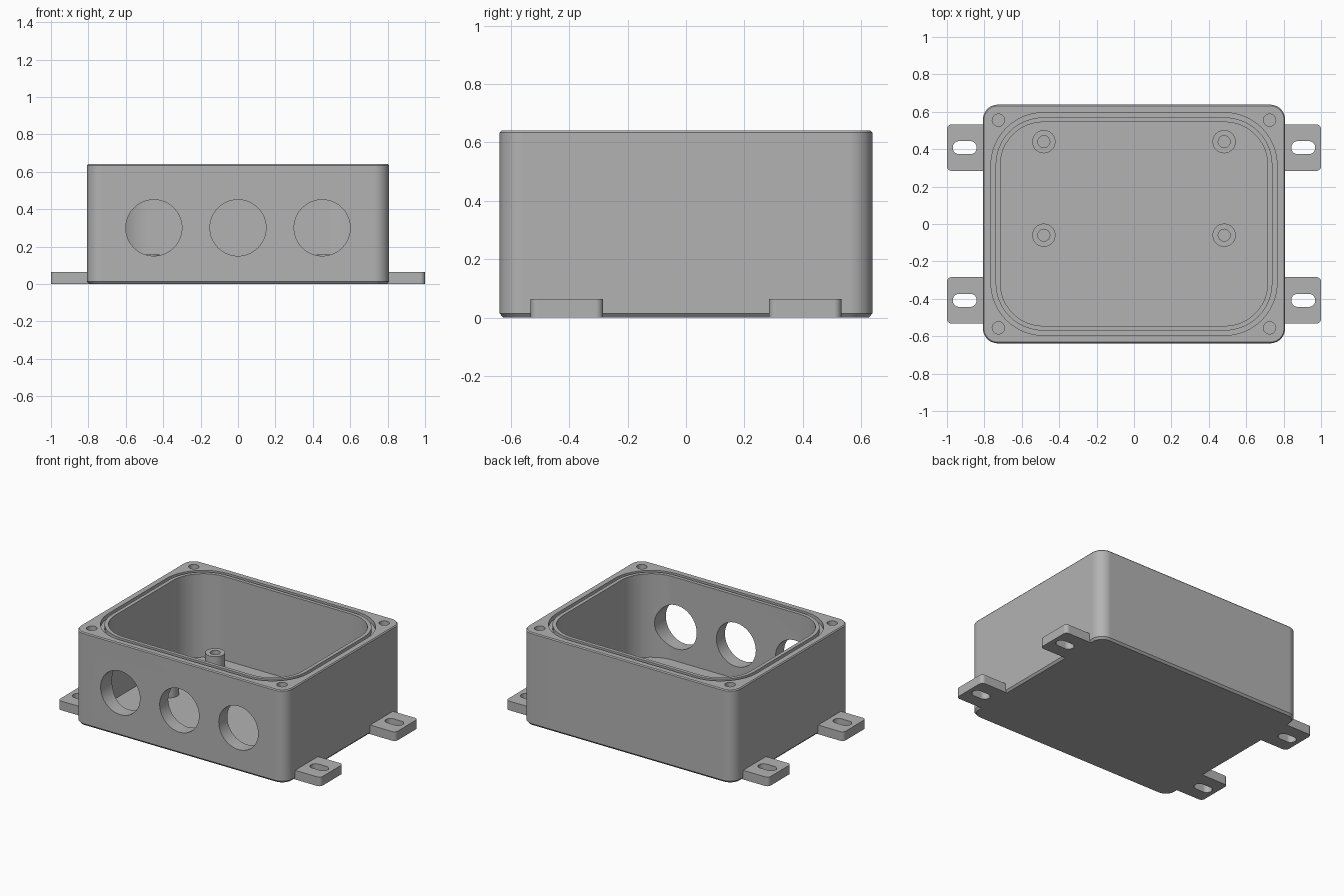
import bpy, bmesh, math
from mathutils import Matrix

cube = bpy.data.objects.get("Cube")
if cube:
    bpy.data.objects.remove(cube, do_unlink=True)

grey = bpy.data.materials.new("housing grey")
grey.use_nodes = True
colour = (0.45, 0.45, 0.45, 1)
grey.diffuse_color = colour
grey.node_tree.nodes["Principled BSDF"].inputs["Base Color"].default_value = colour


def rounded_loop(bm, cx, cy, hx, hy, r, z, steps=12):
    """Rounded rectangle of vertices; a circle when hx = hy = r."""
    verts = []
    for quarter, (sx, sy) in enumerate([(1, 1), (-1, 1), (-1, -1), (1, -1)]):
        for i in range(steps + 1):
            a = (quarter + i / steps) * math.pi / 2
            verts.append(bm.verts.new((cx + sx * (hx - r) + r * math.cos(a),
                                       cy + sy * (hy - r) + r * math.sin(a), z)))
    return verts


def loft(name, sections, closed=False):
    """Skin a row of rounded loops, capping the ends or closing into a ring."""
    bm = bmesh.new()
    loops = [rounded_loop(bm, *s) for s in sections]
    pairs = list(zip(loops, loops[1:]))
    if closed:
        pairs.append((loops[-1], loops[0]))
    else:
        bm.faces.new(loops[0])
        bm.faces.new(loops[-1])
    for a, b in pairs:
        for i in range(len(a)):
            j = (i + 1) % len(a)
            bm.faces.new((a[i], a[j], b[j], b[i]))
    bmesh.ops.remove_doubles(bm, verts=bm.verts, dist=0.0001)
    bmesh.ops.recalc_face_normals(bm, faces=bm.faces)
    mesh = bpy.data.meshes.new(name)
    bm.to_mesh(mesh)
    bm.free()
    obj = bpy.data.objects.new(name, mesh)
    bpy.context.collection.objects.link(obj)
    mesh.materials.append(grey)
    return obj


def activate(obj):
    bpy.ops.object.select_all(action='DESELECT')
    obj.select_set(True)
    bpy.context.view_layer.objects.active = obj


def finish(obj):
    activate(obj)
    bpy.ops.object.shade_smooth_by_angle(angle=math.radians(30))
    mod = obj.modifiers.new("flat_face_normals", 'WEIGHTED_NORMAL')
    mod.keep_sharp = True


# Box shell: chamfered outside, rim with seal groove, cavity and floor
HX, HY, H, FLOOR = 0.808, 0.638, 0.64, 0.065
profile = [  # inset, corner radius, height
    (0.012, 0.07, 0), (0, 0.08, 0.014), (0, 0.08, H - 0.007), (0.006, 0.074, H),
    (0.043, 0.28, H), (0.043, 0.28, H - 0.03),
    (0.068, 0.255, H - 0.03), (0.068, 0.255, H),
    (0.093, 0.23, H), (0.093, 0.23, FLOOR)]
box = loft("box_shell", [(0, 0, HX - i, HY - i, r, z) for i, r, z in profile])

# Cable openings in the front and blind screw holes in the rim corners
bm = bmesh.new()
for x in (-0.45, 0, 0.45):
    bmesh.ops.create_cone(bm, cap_ends=True, segments=64, radius1=0.15, radius2=0.15, depth=0.5,
                          matrix=Matrix.Translation((x, -0.5, 0.3)) @ Matrix.Rotation(math.pi / 2, 4, 'X'))
for sx in (-1, 1):
    for sy in (-1, 1):
        bmesh.ops.create_cone(bm, cap_ends=True, segments=32, radius1=0.033, radius2=0.033, depth=0.4,
                              matrix=Matrix.Translation((sx * 0.725, sy * 0.555, H)))
cut_mesh = bpy.data.meshes.new("hole_cutter")
bm.to_mesh(cut_mesh)
bm.free()
cut_mesh.materials.append(grey)
cutter = bpy.data.objects.new("hole_cutter", cut_mesh)
bpy.context.collection.objects.link(cutter)
cutter.hide_render = True
activate(box)
mod = box.modifiers.new("holes", 'BOOLEAN')
mod.operation, mod.solver, mod.object = 'DIFFERENCE', 'EXACT', cutter
bpy.ops.object.modifier_apply(modifier=mod.name)
bpy.data.objects.remove(cutter, do_unlink=True)
finish(box)

for side, sx in (("left", 1), ("right", -1)):
    # Slotted mounting feet
    for end, sy in (("front", -1), ("back", 1)):
        tab = (sx * 0.885, sy * 0.408, 0.115, 0.124, 0.025)
        slot = (sx * 0.905, sy * 0.408, 0.064, 0.035, 0.035)
        finish(loft(f"{end}_{side}_foot",
                    [(*tab, 0), (*tab, 0.063), (*slot, 0.063), (*slot, 0)], closed=True))
    # Hollow standoffs on the floor
    for end, y in (("front", -0.06), ("back", 0.44)):
        rings = [(0.062, FLOOR - 0.01), (0.062, 0.158), (0.032, 0.158), (0.032, FLOOR + 0.005)]
        finish(loft(f"{end}_{side}_standoff",
                    [(sx * 0.482, y, r, r, r, z) for r, z in rings]))
